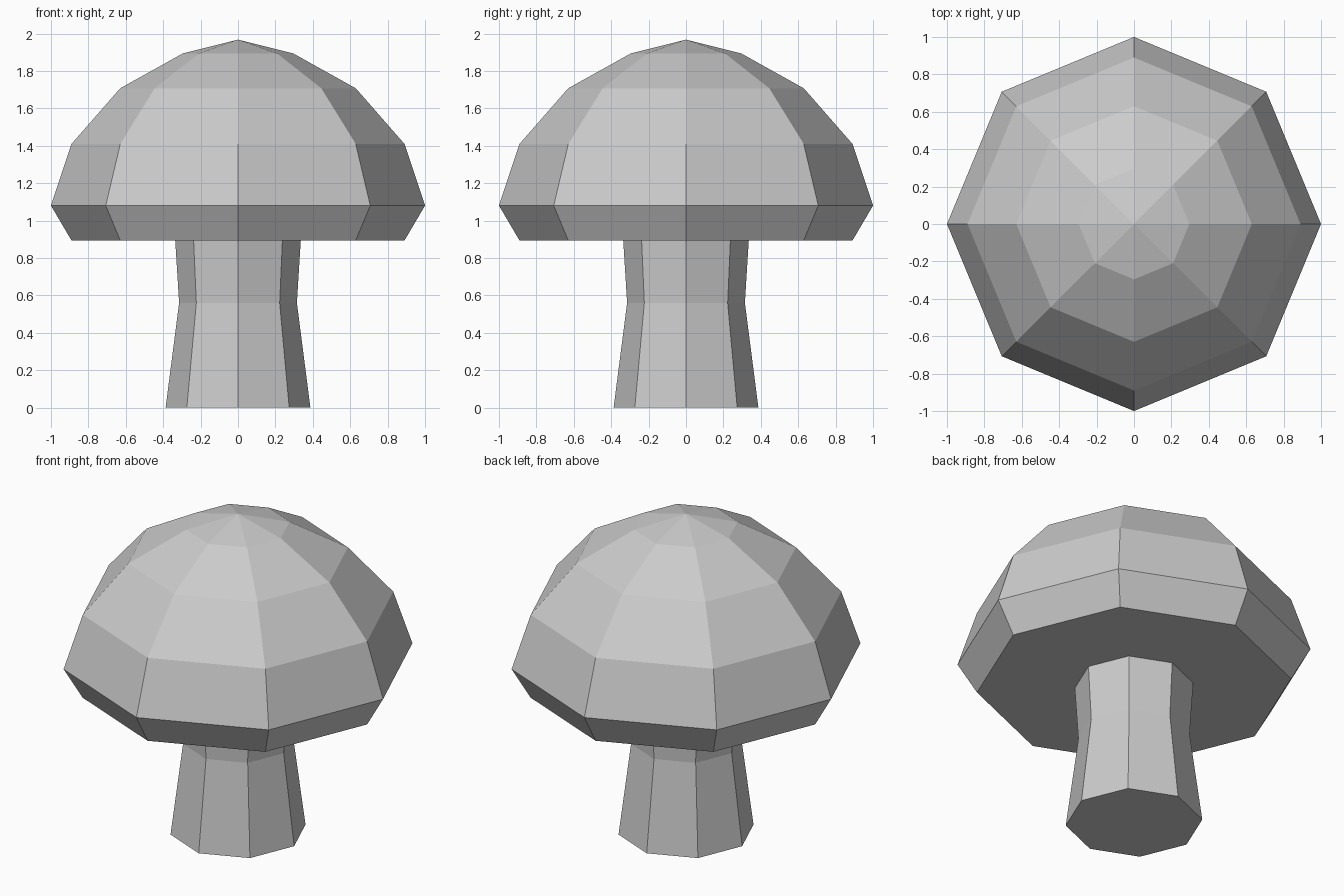
import bpy
import bmesh
from math import cos, sin, tau

SIDES = 8

cube = bpy.data.objects.get("Cube")
if cube:
    bpy.data.objects.remove(cube, do_unlink=True)

# Single flat colour
grey = bpy.data.materials.new("light_grey")
grey.use_nodes = True
colour = (0.6, 0.6, 0.6, 1)
grey.diffuse_color = colour
grey.node_tree.nodes["Principled BSDF"].inputs["Base Color"].default_value = colour


def lathe(name, profile, tip=None):
    """Spin (radius, height) points, listed bottom to top, into a closed faceted solid."""
    bm = bmesh.new()
    rings = [[bm.verts.new((r * cos(tau * i / SIDES), r * sin(tau * i / SIDES), z))
              for i in range(SIDES)] for r, z in profile]
    bm.faces.new(reversed(rings[0]))
    for low, high in zip(rings, rings[1:]):
        for i in range(SIDES):
            j = (i + 1) % SIDES
            bm.faces.new((low[i], low[j], high[j], high[i]))
    if tip is None:
        bm.faces.new(rings[-1])
    else:
        apex = bm.verts.new((0, 0, tip))
        for i in range(SIDES):
            bm.faces.new((rings[-1][i], rings[-1][(i + 1) % SIDES], apex))
    mesh = bpy.data.meshes.new(name)
    bm.to_mesh(mesh)
    bm.free()
    mesh.materials.append(grey)
    obj = bpy.data.objects.new(name, mesh)
    bpy.context.collection.objects.link(obj)
    return obj


# Waisted stem, its top seated just inside the cap
lathe("stem", [(0.387, 0), (0.315, 0.56), (0.336, 0.9)])

# Domed cap with an undercut rim and a flat underside
lathe("cap", [(0.89, 0.893), (1.0, 1.08), (0.89, 1.41),
              (0.63, 1.707), (0.296, 1.893)], tip=1.967)
